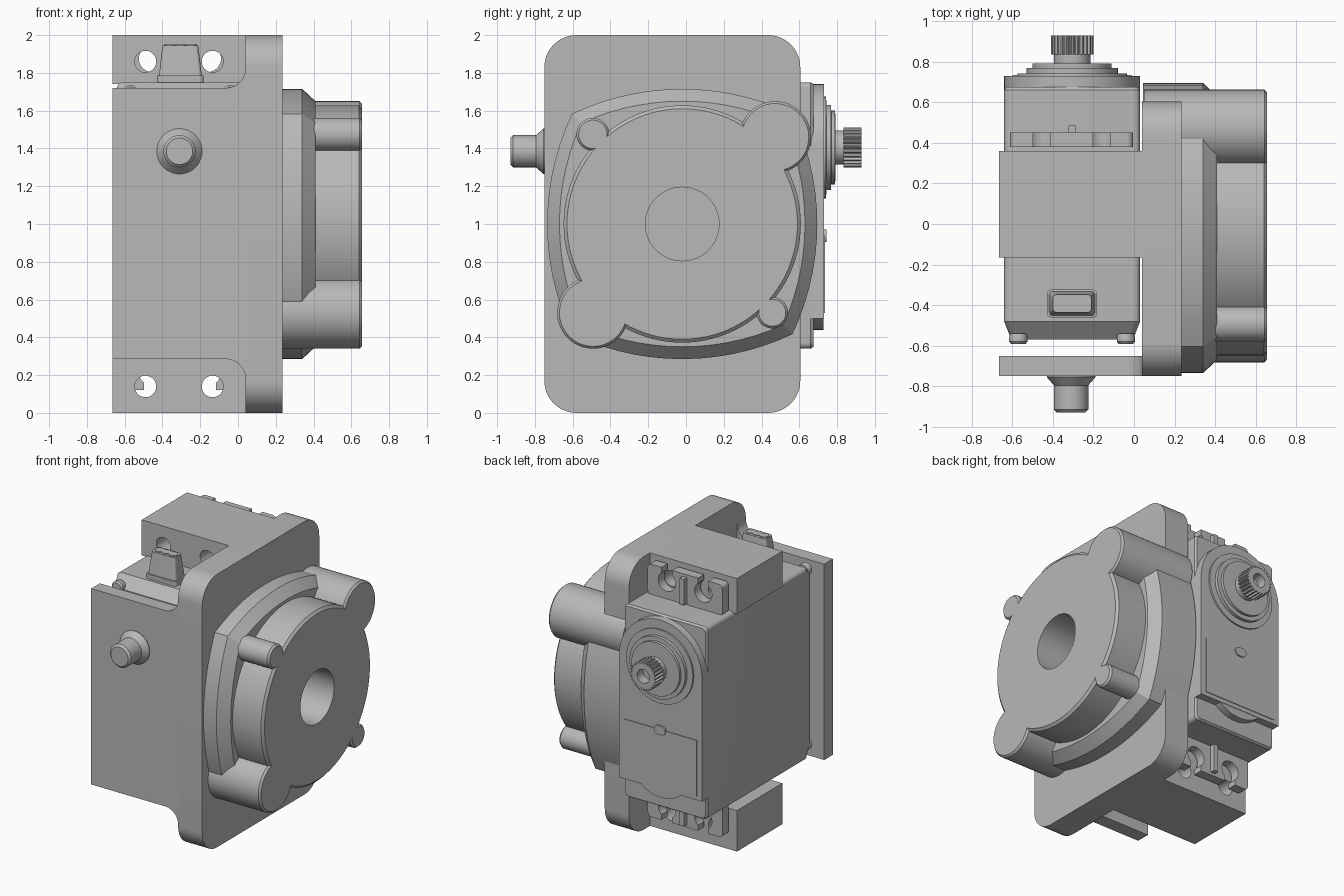
import bpy, bmesh
from math import sin, cos, pi, acos, sqrt

cube = bpy.data.objects.get("Cube")
if cube:
    bpy.data.objects.remove(cube, do_unlink=True)

GREY = (0.48, 0.48, 0.48, 1)
grey = bpy.data.materials.new("plain grey")
grey.use_nodes = True
grey.diffuse_color = GREY
grey.node_tree.nodes["Principled BSDF"].inputs["Base Color"].default_value = GREY
parts = []


# ---- helpers ----
def loft(name, rings, axis):
    """Solid through rings of (points, distance along axis)."""
    place = {"x": lambda a, b, d: (d, a, b),
             "y": lambda a, b, d: (a, d, b),
             "z": lambda a, b, d: (a, b, d)}[axis]
    bm = bmesh.new()
    loops = [[bm.verts.new(place(a, b, d)) for a, b in pts] for pts, d in rings]
    n = len(loops[0])
    for lo, hi in zip(loops, loops[1:]):
        for i in range(n):
            j = (i + 1) % n
            bm.faces.new((lo[i], lo[j], hi[j], hi[i]))
    bm.faces.new(loops[0])
    bm.faces.new(loops[-1])
    bmesh.ops.recalc_face_normals(bm, faces=bm.faces)
    mesh = bpy.data.meshes.new(name)
    bm.to_mesh(mesh)
    bm.free()
    mesh.materials.append(grey)
    obj = bpy.data.objects.new(name, mesh)
    bpy.context.collection.objects.link(obj)
    parts.append(obj)
    return obj


def prism(name, pts, axis, lo, hi):
    return loft(name, [(pts, lo), (pts, hi)], axis)


def arc(a, b, r, start, end, n=12):
    return [(a + r * cos(start + (end - start) * i / n),
             b + r * sin(start + (end - start) * i / n)) for i in range(n + 1)]


def circle(a, b, r, n=48):
    return arc(a, b, r, 0, 2 * pi, n)[:-1]


def rect(a0, a1, b0, b1):
    return [(a0, b0), (a1, b0), (a1, b1), (a0, b1)]


def rounded(a0, a1, b0, b1, r, n=8):
    return (arc(a1 - r, b1 - r, r, 0, pi / 2, n) + arc(a0 + r, b1 - r, r, pi / 2, pi, n)
            + arc(a0 + r, b0 + r, r, pi, 1.5 * pi, n) + arc(a1 - r, b0 + r, r, 1.5 * pi, 2 * pi, n))


def lathe(name, a, b, profile, axis):
    return loft(name, [(circle(a, b, r), d) for r, d in profile], axis)


def cut(obj, cutter):
    mod = obj.modifiers.new("cut", "BOOLEAN")
    mod.operation, mod.solver, mod.object = "DIFFERENCE", "EXACT", cutter
    cutter.hide_render = True
    bpy.context.view_layer.objects.active = obj
    bpy.ops.object.modifier_apply(modifier=mod.name)
    parts.remove(cutter)
    bpy.data.objects.remove(cutter, do_unlink=True)


# ---- bracket ----
prism("mounting_plate", rounded(-0.75, 0.605, 0, 2, 0.17, 12), "x", 0.04, 0.235)
wall = ([(-0.665, 0.285)] + arc(-0.065, 0.18, 0.105, pi / 2, 0)
        + arc(-0.065, 1.825, 0.105, 0, -pi / 2) + [(-0.665, 1.72)])
prism("front_wall", wall, "y", -0.75, -0.65)
for name, z0, z1, hole_z in (("upper_block", 1.74, 2, 1.86), ("lower_block", 0, 0.3, 0.14)):
    block = prism(name, rect(-0.665, 0.045, z0, z1), "y", -0.165, 0.36)
    for x in (-0.49, -0.135):
        cut(block, prism("hole_cutter", circle(x, hole_z, 0.057, 32), "y", -0.5, 0.5))
lathe("front_pin", -0.31, 1.385,
      [(0.12, -0.74), (0.12, -0.755), (0.085, -0.795), (0.085, -0.915), (0.07, -0.93)], "y")

# ---- round housing ----
CY, CZ = -0.02, 1.0


def bulged_square(inset, n=14):
    e, r = 0.645, 1.36 - inset
    phi = acos(e / (r * sqrt(2))) - pi / 4
    pts = []
    for k in range(4):
        t = k * pi / 2
        pts += arc(CY - e * cos(t), CZ - e * sin(t), r, t - phi, t + phi, n)[:-1]
    return pts


flange = loft("housing_flange", [(bulged_square(0), 0.045), (bulged_square(0), 0.34),
                                 (bulged_square(0.065), 0.41)], "x")
drum = loft("housing_drum", [(circle(CY, CZ, r, 96), d)
                             for r, d in ((0.628, 0.38), (0.628, 0.64), (0.61, 0.656))], "x")
for body in (flange, drum):
    cut(body, prism("bore_cutter", circle(CY, CZ, 0.195), "x", 0.235, 0.8))
for name, y, z, r, x0 in (("upper_large_lobe", 0.472, 1.46, 0.19, 0.05),
                          ("lower_large_lobe", -0.492, 0.53, 0.19, 0.2),
                          ("upper_small_lobe", -0.493, 1.475, 0.087, 0.3),
                          ("lower_small_lobe", 0.457, 0.53, 0.083, 0.3)):
    lathe(name, y, z, [(r, x0), (r, 0.642), (r - 0.012, 0.656)], "x")

# ---- servo body ----
SX, SZ = -0.305, 1.405
loft("servo_body", [(rounded(-0.605, -0.005, 0.41, 1.68, 0.03), -0.57),
                    (rounded(-0.64, 0.03, 0.34, 1.75, 0.03), -0.48),
                    (rounded(-0.64, 0.03, 0.34, 1.75, 0.03), 0.66),
                    (rounded(-0.63, 0.02, 0.35, 1.74, 0.03), 0.675)], "y")
for side, x in (("right", -0.57), ("left", -0.04)):
    for level, z in (("upper", 1.69), ("lower", 0.41)):
        lathe(f"{level}_{side}_screw", x, z,
              [(0.04, -0.54), (0.045, -0.56), (0.045, -0.58), (0.035, -0.592)], "y")

# Mounting ears with open keyhole slots and a small rib
for name, z0, z1, hole_z, slot in (("upper_ear", 1.74, 1.97, 1.875, (1.875, 2.1)),
                                   ("lower_ear", 0.12, 0.36, 0.215, (0, 0.215))):
    ear = prism(name, rounded(-0.61, -0.005, z0, z1, 0.03), "y", 0.38, 0.45)
    for x in (-0.455, -0.16):
        cut(ear, prism("keyhole_cutter", circle(x, hole_z, 0.07, 32), "y", 0.3, 0.5))
        cut(ear, prism("slot_cutter", rect(x - 0.043, x + 0.043, *slot), "y", 0.3, 0.5))
    prism(name + "_rib", rect(SX - 0.018, SX + 0.018, z0 + 0.02, z1 - 0.02), "y", 0.44, 0.485)

# Back cover with arched top
cover = [(-0.64, 0.5), (0.03, 0.5)] + arc(SX, SZ, 0.335, 0, pi, 40)
loft("back_cover", [(cover, 0.66), (cover, 0.73)], "y")
prism("cover_lip", arc(SX, 0.7, 0.26, pi * 1.2, pi * 1.8, 24), "y", 0.66, 0.727)
prism("cover_panel", rect(-0.6, -0.01, 0.53, 0.94), "y", 0.72, 0.735)
prism("panel_latch", rounded(SX - 0.045, SX + 0.045, 0.905, 0.97, 0.03), "y", 0.72, 0.743)

# Stepped bearing boss and toothed output shaft
lathe("shaft_boss", SX, SZ, [(0.27, 0.72), (0.27, 0.742), (0.225, 0.743), (0.225, 0.768),
                             (0.195, 0.769), (0.195, 0.79), (0.09, 0.791), (0.09, 0.84)], "y")
TEETH = 25
teeth = []
for i in range(TEETH * 4):
    r = 0.105 if i % 4 < 2 else 0.092
    t = 2 * pi * i / (TEETH * 4)
    teeth.append((SX + r * cos(t), SZ + r * sin(t)))
spline = prism("toothed_shaft", teeth, "y", 0.835, 0.93)
cut(spline, prism("shaft_bore_cutter", circle(SX, SZ, 0.05, 32), "y", 0.86, 1))

# Cable exit on top of the servo
loft("cable_grommet", [(rounded(SX - w, SX + w, -0.392 - d, -0.392 + d, 0.02), z)
                       for w, d, z in ((0.123, 0.068, 1.74), (0.123, 0.068, 1.785),
                                       (0.113, 0.06, 1.786), (0.095, 0.044, 1.945))], "z")
for i in (-1, 0, 1):
    prism("cable_wire", circle(SX + i * 0.055, -0.392, 0.032, 24), "z", 1.93, 1.95)

# ---- smooth shading with sharp edges ----
bpy.ops.object.select_all(action="DESELECT")
for obj in parts:
    obj.select_set(True)
bpy.context.view_layer.objects.active = parts[0]
bpy.ops.object.shade_smooth_by_angle(angle=pi / 6)
